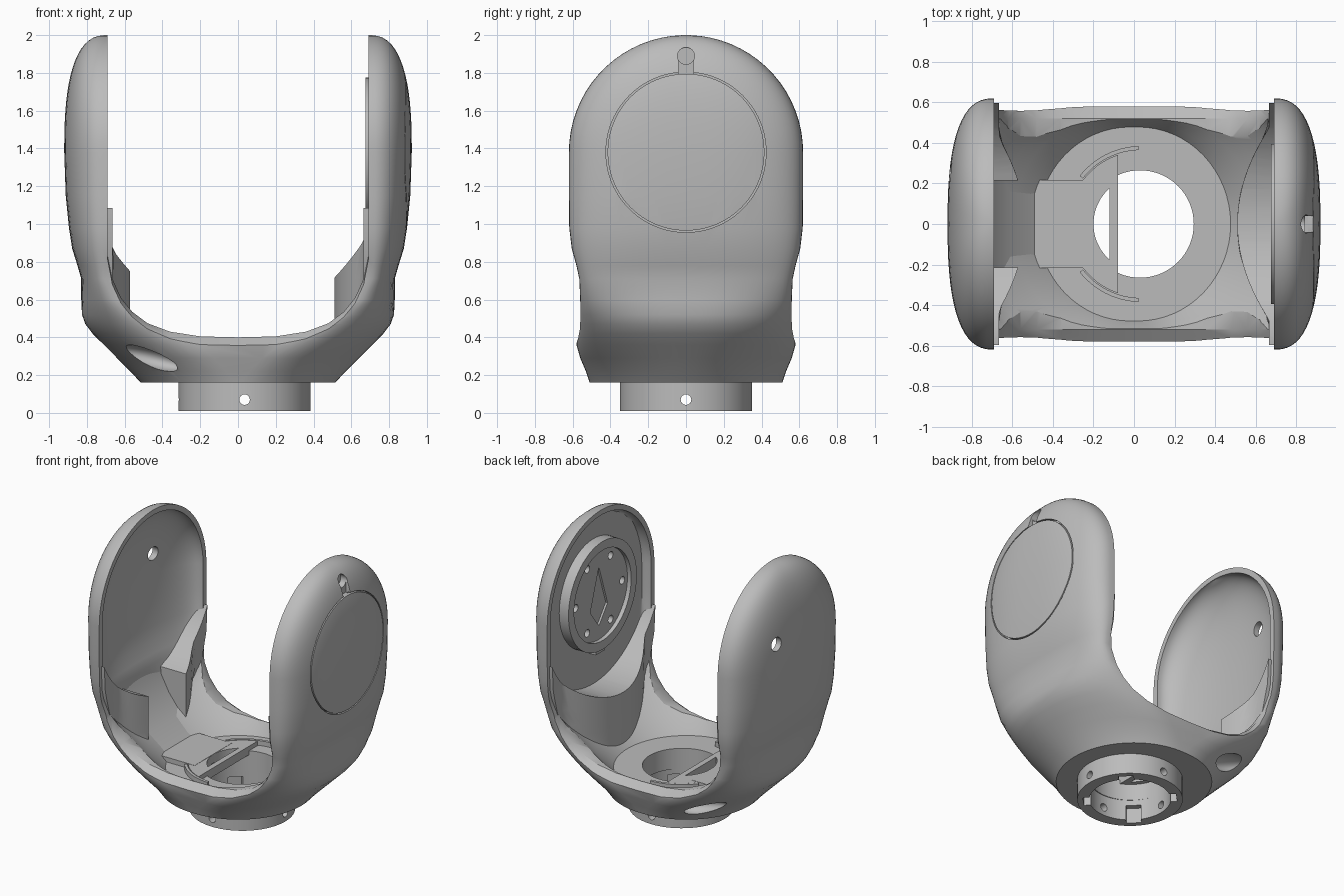
import bpy
import bmesh
from math import sin, cos, pi, radians, acos

cube = bpy.data.objects.get("Cube")
if cube:
    bpy.data.objects.remove(cube, do_unlink=True)

grey = bpy.data.materials.new("plain grey")
grey.use_nodes = True
grey.diffuse_color = (0.5, 0.5, 0.5, 1)
grey.node_tree.nodes["Principled BSDF"].inputs["Base Color"].default_value = (0.5, 0.5, 0.5, 1)

PIVOT_Z = 1.38    # centre of the round arm heads
ARM_R = 0.62      # radius of the arm heads
RIM_X = 0.69      # inner face of the arms
HUB_X = 0.035     # centre of the base collar


def loft(name, rings):
    """Closed solid through equal-length rings of points."""
    bm = bmesh.new()
    rows = [[bm.verts.new(p) for p in ring] for ring in rings]
    count = len(rows[0])
    for low, high in zip(rows, rows[1:]):
        for i in range(count):
            j = (i + 1) % count
            bm.faces.new((low[i], low[j], high[j], high[i]))
    bm.faces.new(rows[0][::-1])
    bm.faces.new(rows[-1])
    bmesh.ops.recalc_face_normals(bm, faces=bm.faces)
    mesh = bpy.data.meshes.new(name)
    bm.to_mesh(mesh)
    bm.free()
    mesh.materials.append(grey)
    obj = bpy.data.objects.new(name, mesh)
    bpy.context.collection.objects.link(obj)
    return obj


def cylinder(name, radius, depth, centre, axis="Z", sides=64):
    turn = (0, pi / 2, 0) if axis == "X" else (pi / 2, 0, 0) if axis == "Y" else (0, 0, 0)
    bpy.ops.mesh.primitive_cylinder_add(vertices=sides, radius=radius, depth=depth,
                                        location=centre, rotation=turn)
    obj = bpy.context.object
    obj.name = name
    obj.data.materials.append(grey)
    return obj


def box(name, size, centre, turn=0):
    bpy.ops.mesh.primitive_cube_add(size=1, location=centre, rotation=(0, 0, turn))
    obj = bpy.context.object
    obj.name = name
    obj.scale = size
    obj.data.materials.append(grey)
    return obj


def cut(target, *cutters):
    for cutter in cutters:
        cutter.hide_render = True
        bpy.context.view_layer.update()
        mod = target.modifiers.new("cut", "BOOLEAN")
        mod.operation = "DIFFERENCE"
        mod.solver = "EXACT"
        mod.object = cutter
        bpy.context.view_layer.objects.active = target
        bpy.ops.object.modifier_apply(modifier=mod.name)
        bpy.data.objects.remove(cutter, do_unlink=True)


# Horizontal sections: height, half length, half width, straight half, roundness
sections = [(0.16, 0.515, 0.51, 0.02, 2), (0.22, 0.57, 0.53, 0.06, 2),
            (0.29, 0.64, 0.56, 0.13, 2.1), (0.36, 0.71, 0.58, 0.22, 2.2),
            (0.42, 0.77, 0.575, 0.32, 2.3), (0.47, 0.808, 0.57, 0.42, 2.3),
            (0.52, 0.826, 0.563, 0.52, 2.3),
            (0.60, 0.83, 0.56, 0.63, 2.4), (0.71, 0.83, 0.565, RIM_X, 2.5),
            (0.78, 0.85, 0.58, RIM_X, 2.6), (0.87, 0.878, 0.605, RIM_X, 2.6),
            (0.98, 0.895, 0.618, RIM_X, 2.6), (1.15, 0.912, ARM_R, RIM_X, 2.6)]
for k in range(18):
    a = radians(88) * k / 17
    swell = (1 - sin(a) ** 2.6) ** (1 / 2.6)
    sections.append((PIVOT_Z + ARM_R * sin(a), RIM_X + 0.23 * swell,
                     ARM_R * cos(a), RIM_X, 2.6))


def section_ring(section, inset=0.0, floor=0.0, left_limit=9.0):
    z, length, width, straight, power = section
    if z > PIVOT_Z:
        z -= (z - PIVOT_Z) * inset / ARM_R
    else:
        z += (PIVOT_Z - z) * floor / (PIVOT_Z - 0.16)
    width *= 1 - inset / ARM_R
    if inset:
        power = max(2, power * 0.87)
    bulge = max(length - inset - straight, 0.008)
    ring = []
    for side in (1, -1):
        for i in range(33):
            a = -pi / 2 + pi * i / 32
            x = straight + bulge * max(cos(a), 0) ** (2 / power)
            if side > 0:
                x = min(x, left_limit)
            y = width * abs(sin(a)) ** (2 / power) * (1 if a > 0 else -1)
            ring.append((side * x, side * y, z))
    return ring


# Yoke shell: rounded solid, hollowed, then opened between the arms
yoke = loft("yoke_shell", [section_ring(s) for s in sections])
hollow = loft("hollow_cutter", [section_ring(s, 0.038, 0.15, 0.75) for s in sections])
half = [(0.0, 0.38), (0.2, 0.385), (0.36, 0.41), (0.48, 0.455), (0.56, 0.515),
        (0.62, 0.59), (0.665, 0.69), (RIM_X, 0.84), (RIM_X, 2.3)]
profile = [(-x, z) for x, z in half[:0:-1]] + half
opening = loft("opening_cutter", [[(x, y, z + dz) for x, z in profile]
               for y, dz in ((-0.7, -0.11), (-0.52, 0.02), (0.52, 0.02), (0.7, -0.11))])
cut(yoke, hollow, opening,
    cylinder("hub_cutter", 0.265, 0.4, (HUB_X - 0.005, 0, 0.2)),
    cylinder("arm_hole_cutter", 0.05, 0.3, (-0.9, 0.25, 1.54), "X", 24))

# Round cover seam and key slot on the outside of the left arm
seam = cylinder("seam_cutter", 0.424, 0.2, (0.958, 0, PIVOT_Z), "X", 96)
cut(seam, cylinder("seam_core", 0.415, 0.5, (0.958, 0, PIVOT_Z), "X", 96))
cut(yoke, seam,
    cylinder("key_cutter", 0.045, 0.2, (0.9, 0, 1.89), "X", 32),
    box("slot_cutter", (0.2, 0.08, 0.09), (0.945, 0, 1.84)))

# Oval recesses under the right arm, front and back
for side in (-1, 1):
    bpy.ops.mesh.primitive_uv_sphere_add(segments=32, ring_count=16, radius=1,
                                         location=(-0.47, side * 0.43, 0.29),
                                         rotation=(0, radians(14), 0))
    oval = bpy.context.object
    oval.scale = (0.19, 0.09, 0.055)
    cut(yoke, oval)

# Base collar with inner slots and radial holes
collar = cylinder("base_collar", 0.35, 0.16, (HUB_X, 0, 0.09))
cut(collar, cylinder("bore_cutter", 0.27, 0.5, (HUB_X, 0, 0.1)))
for axis in "XY":
    cut(collar, cylinder("pin_cutter", 0.028, 1, (HUB_X, 0, 0.07), axis, 16))
for k in range(4):
    a = pi / 4 + k * pi / 2
    cut(collar, box("slot_cutter", (0.1, 0.1, 0.2),
                    (HUB_X + 0.26 * cos(a), 0.26 * sin(a), 0.02), a))

# Motor mount on the inside of the left arm
mount = cylinder("motor_mount", 0.395, 0.12, (0.735, 0, PIVOT_Z), "X")
cut(mount, cylinder("recess_cutter", 0.33, 0.1, (0.655, 0, PIVOT_Z), "X"))
kite = ((0, 0.2), (0.1, -0.1), (0, -0.23), (-0.1, -0.1))
cut(mount, loft("kite_cutter", [[(x, y, PIVOT_Z + z) for y, z in kite]
                                for x in (0.6, 0.72)]))
for k in range(6):
    a = pi / 6 + k * pi / 3
    cut(mount, cylinder("screw_cutter", 0.028, 0.2,
                        (0.65, 0.27 * sin(a), PIVOT_Z + 0.27 * cos(a)), "X", 16))
tab = box("mount_tab", (0.07, 0.1, 0.04), (0.73, 0, 0.975))


def arm_root(name, side, front):
    """Bowed filling at the foot of an arm, scooped round the pivot."""
    rows = []
    for z, back, width in ((0.27, 0.56, 0.2), (0.4, 0.66, 0.33), (0.5, 0.74, 0.4),
                           (0.6, 0.76, 0.48), (0.72, 0.775, 0.535),
                           (0.9, 0.79, 0.585), (1.15, 0.79, 0.6)):
        ring = []
        for i in range(33):
            y = width * (i / 16 - 1)
            ring.append((side * min(front + 0.7 * y * y, 0.665, back - 0.05), y, z))
        for x, y in ((back - 0.04, width), (back, 0.75 * width),
                     (back, -0.75 * width), (back - 0.04, -width)):
            ring.append((side * x, y, z))
        rows.append(ring)
    root = loft(name, rows)
    cut(root, cylinder("scoop_cutter", 0.665, 1, (side * 0.7, 0, PIVOT_Z), "X", 96))
    return root


left_root = arm_root("left_arm_root", 1, 0.51)
right_root = arm_root("right_arm_root", -1, 0.54)
cut(right_root, box("channel_cutter", (0.6, 0.43, 1.4), (-0.6, 0, 0.7)))

# Cable ramp running down the channel of the right arm to the floor
ramp_profile = ((-0.822, 0.84), (-0.785, 0.72), (-0.71, 0.58), (-0.61, 0.45), (-0.49, 0.345),
                (-0.2, 0.345), (-0.2, 0.3), (-0.5, 0.27), (-0.64, 0.38), (-0.8, 0.58),
                (-0.83, 0.84))
ramp = loft("cable_ramp", [[(x, y, z) for x, z in ramp_profile] for y in (-0.216, 0.216)])


def segment(name, radius, chord, low, high):
    """Flat circle segment on the hub's right side."""
    a = acos(chord / radius)
    arc = [a + (2 * pi - 2 * a) * i / 24 for i in range(25)]
    return loft(name, [[(HUB_X + radius * cos(t), radius * sin(t), z) for t in arc]
                       for z in (low, high)])


# Floor plate half covering the hub opening, with its slot
plate = segment("floor_plate", 0.36, -0.115, 0.28, 0.343)
for part in (plate, ramp):
    cut(part, segment("window_cutter", 0.235, -0.155, 0.1, 0.5))

# Thin curved ribs beside the floor plate
ribs = []
for side in (-1, 1):
    arc = [radians(92 + 50 * i / 12) for i in range(13)]
    outline = [(HUB_X + 0.385 * cos(t), side * 0.385 * sin(t)) for t in arc]
    outline += [(HUB_X + 0.365 * cos(t), side * 0.365 * sin(t)) for t in arc[::-1]]
    ribs.append(loft("floor_rib", [[(x, y, z) for x, y in outline] for z in (0.28, 0.345)]))

# Smooth shading with crisp edges
bpy.ops.object.select_all(action="DESELECT")
for obj in [yoke, collar, mount, tab, left_root, right_root, ramp, plate] + ribs:
    obj.select_set(True)
bpy.context.view_layer.objects.active = yoke
bpy.ops.object.shade_smooth_by_angle(angle=radians(32))
